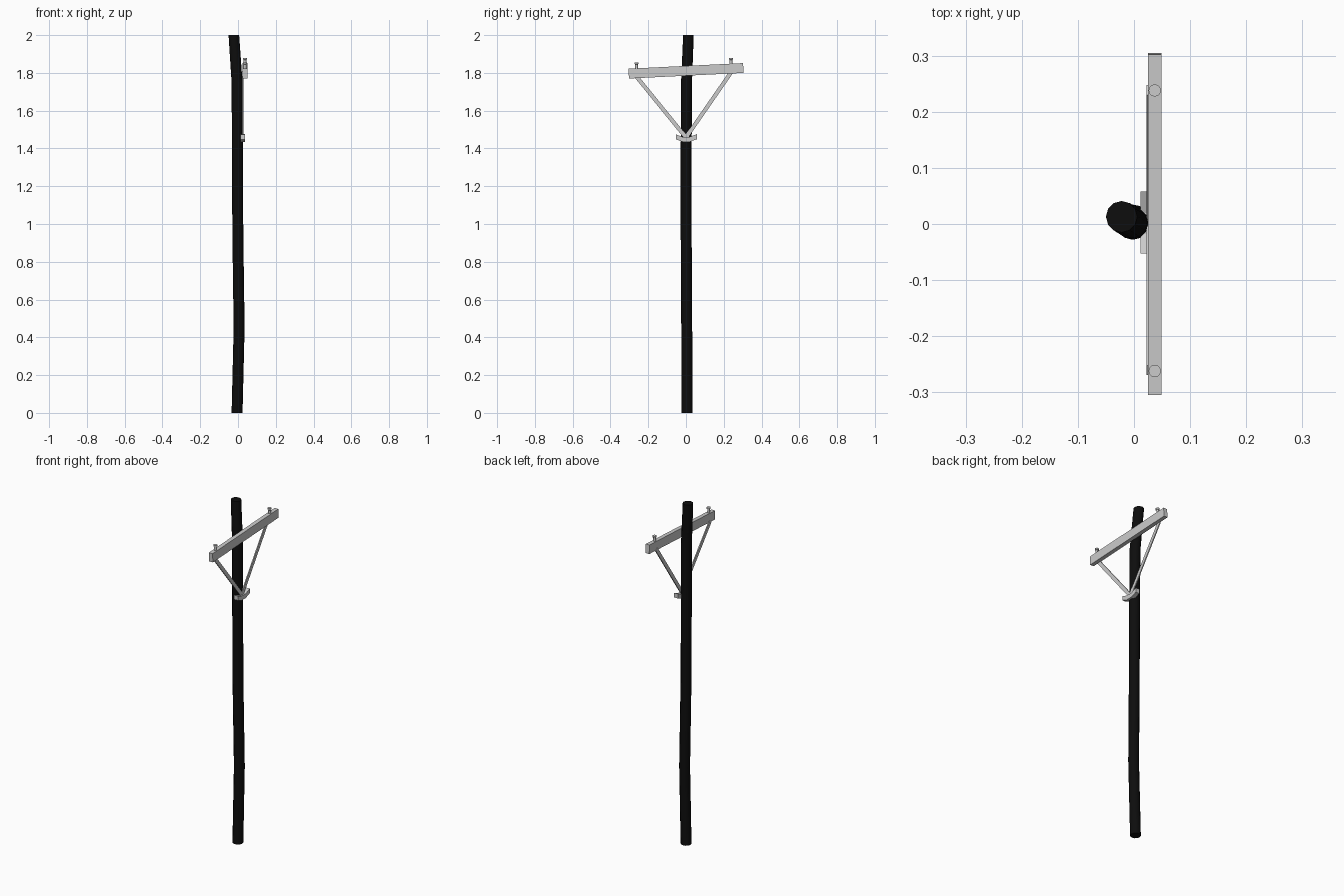
import bpy, bmesh, math
from mathutils import Vector, Matrix

if "Cube" in bpy.data.objects:
    bpy.data.objects.remove(bpy.data.objects["Cube"])


def make_object(name, bm):
    bmesh.ops.recalc_face_normals(bm, faces=bm.faces[:])
    me = bpy.data.meshes.new(name)
    bm.to_mesh(me)
    bm.free()
    ob = bpy.data.objects.new(name, me)
    bpy.context.collection.objects.link(ob)
    return ob


def prism(name, outline, x0, x1):
    """Extrude a (y, z) outline along x."""
    bm = bmesh.new()
    face = bm.faces.new([bm.verts.new((x0, y, z)) for y, z in outline])
    new = bmesh.ops.extrude_face_region(bm, geom=[face])["geom"]
    bmesh.ops.translate(bm, vec=(x1 - x0, 0, 0),
                        verts=[v for v in new if isinstance(v, bmesh.types.BMVert)])
    return make_object(name, bm)


def tube(name, rings, sides):
    """Loft round rings given as (x, y, z, radius)."""
    bm = bmesh.new()
    loops = []
    for x, y, z, r in rings:
        loops.append([bm.verts.new((x + r * math.cos(a), y + r * math.sin(a), z))
                      for a in (2 * math.pi * i / sides for i in range(sides))])
    for lo, hi in zip(loops, loops[1:]):
        for i in range(sides):
            j = (i + 1) % sides
            bm.faces.new((lo[i], lo[j], hi[j], hi[i]))
    bm.faces.new(loops[0])
    bm.faces.new(loops[-1])
    return make_object(name, bm)


def strut(name, a, b, width, x0, x1):
    """Flat bar between two (y, z) points."""
    a, b = Vector(a), Vector(b)
    d = (b - a).normalized()
    n = Vector((-d.y, d.x)) * width / 2
    return prism(name, [a + n, b + n, b - n, a - n], x0, x1)


# Slightly crooked wooden pole
pole = tube("pole", [(-0.005, 0.006, 0.0, 0.029), (0.006, 0.004, 0.45, 0.029),
                     (-0.001, 0.001, 0.95, 0.029), (-0.003, 0.001, 1.4, 0.029),
                     (-0.005, 0.003, 1.75, 0.029), (-0.022, 0.013, 2.0, 0.028)], 12)
black = bpy.data.materials.new("black_wood")
black.diffuse_color = (0.004, 0.004, 0.004, 1)
black.use_nodes = True
black.node_tree.nodes["Principled BSDF"].inputs["Base Color"].default_value = black.diffuse_color
pole.data.materials.append(black)
bpy.context.view_layer.objects.active = pole
pole.select_set(True)
bpy.ops.object.shade_smooth_by_angle(angle=math.radians(40))

# Tilted crossarm
tilt = math.atan2(0.03, 0.61)


def arm_point(y, z):
    c, s = math.cos(tilt), math.sin(tilt)
    return Vector((y * c - z * s, 1.811 + y * s + z * c))


prism("crossarm", [arm_point(y, z) for y, z in
                   ((-0.304, -0.026), (0.304, -0.026), (0.304, 0.026), (-0.304, 0.026))],
      0.025, 0.049)

# Insulator pins and diagonal braces at both ends
for side, y in (("left", -0.262), ("right", 0.238)):
    base = arm_point(y, 0.02)
    z = base.y
    tube(side + "_insulator", [(0.037, y, z, 0.007), (0.037, y, z + 0.026, 0.007),
                               (0.037, y, z + 0.029, 0.011), (0.037, y, z + 0.037, 0.011)], 12)
    strut(side + "_brace", arm_point(y, -0.02), (0.0, 1.458), 0.021, 0.022, 0.028)

# Bent mounting bracket
prism("brace_bracket", [(-0.053, 1.448), (-0.018, 1.435), (0.02, 1.435), (0.058, 1.449),
                        (0.058, 1.476), (0.02, 1.461), (-0.018, 1.461), (-0.053, 1.474)],
      0.012, 0.036)
